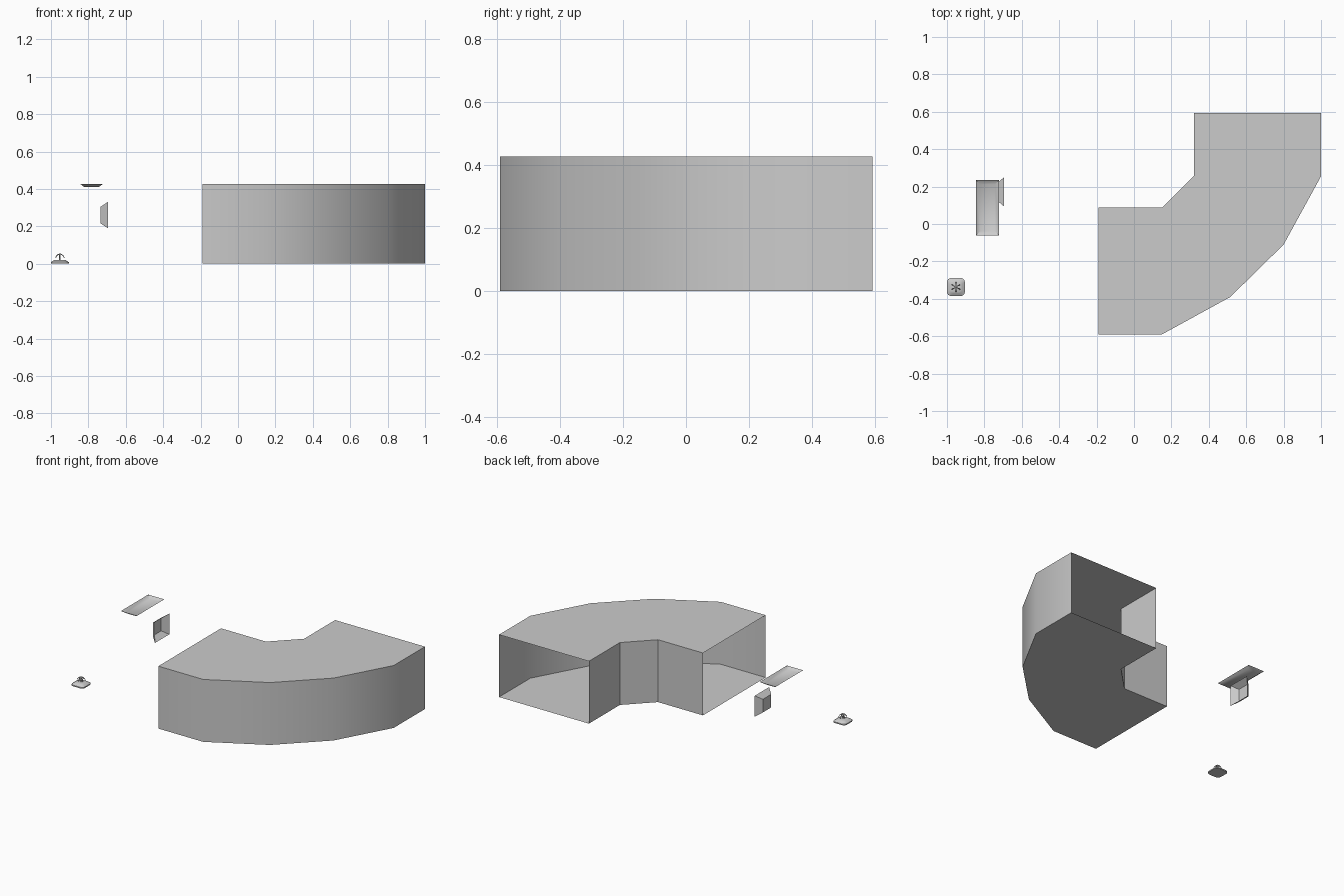
import bpy, bmesh
from math import cos, sin, pi, radians
from mathutils import Vector

if "Cube" in bpy.data.objects:
    bpy.data.objects.remove(bpy.data.objects["Cube"])


def make(name, bm, angle=35):
    bmesh.ops.recalc_face_normals(bm, faces=bm.faces)
    me = bpy.data.meshes.new(name)
    bm.to_mesh(me)
    bm.free()
    ob = bpy.data.objects.new(name, me)
    bpy.context.collection.objects.link(ob)
    bpy.ops.object.select_all(action='DESELECT')
    ob.select_set(True)
    bpy.context.view_layer.objects.active = ob
    bpy.ops.object.shade_smooth_by_angle(angle=radians(angle))
    return ob


def loft(bm, rings, cap_first=False, cap_last=False):
    """Skin a list of equal-length closed rings."""
    vs = [[bm.verts.new(p) for p in r] for r in rings]
    n = len(vs[0])
    for a, b in zip(vs, vs[1:]):
        for i in range(n):
            j = (i + 1) % n
            bm.faces.new((a[i], a[j], b[j], b[i]))
    if cap_first:
        bm.faces.new(vs[0][::-1])
    if cap_last:
        bm.faces.new(vs[-1])


# Corridor bend: rectangular duct skinned along paired inner/outer walls, ends open
H = 0.427
outer = [(-0.19, -0.59), (0.15, -0.59), (0.515, -0.39), (0.80, -0.11), (1.0, 0.255), (1.0, 0.593)]
inner = [(-0.19, 0.088), (0.15, 0.088), (0.32, 0.258), (0.32, 0.593)]
bm = bmesh.new()
walls = []
for line in (outer, inner):
    lo = [bm.verts.new((x, y, 0)) for x, y in line]
    hi = [bm.verts.new((x, y, H)) for x, y in line]
    for i in range(len(line) - 1):
        bm.faces.new((lo[i], lo[i + 1], hi[i + 1], hi[i]))
    walls.append((lo, hi))
for k in (0, 1):  # floor and ceiling
    bm.faces.new(walls[0][k] + walls[1][k][::-1])
make("corridor_bend", bm)


# Recessed trays: open at the wide rim, closed at the narrow base
def tray(name, rim, base, u, v, rim_size, base_size):
    u, v = Vector(u), Vector(v)
    rings = []
    for c, (a, b) in ((rim, rim_size), (base, base_size)):
        rings.append([Vector(c) + u * a * s / 2 + v * b * t / 2
                      for s, t in ((-1, -1), (1, -1), (1, 1), (-1, 1))])
    bm = bmesh.new()
    loft(bm, rings, cap_last=True)
    return make(name, bm, 50)


tray("ceiling_recess", (-0.783, 0.087, H), (-0.783, 0.087, 0.41),
     (1, 0, 0), (0, 1, 0), (0.122, 0.295), (0.078, 0.25))
tray("wall_recess", (-0.695, 0.172, 0.26), (-0.734, 0.172, 0.26),
     (0, 1, 0), (0, 0, 1), (0.155, 0.142), (0.09, 0.09))

# Floor fitting: rounded-square stepped base
CX, CY = -0.952, -0.337


def rounded_square(half, r, z):
    pts = []
    for q in range(4):
        m = q * pi / 2 + pi / 4
        ox = (half - r) * (1 if cos(m) > 0 else -1)
        oy = (half - r) * (1 if sin(m) > 0 else -1)
        for k in range(5):
            a = q * pi / 2 + k * pi / 8
            pts.append((CX + ox + r * cos(a), CY + oy + r * sin(a), z))
    return pts


bm = bmesh.new()
loft(bm, [rounded_square(h, r, z) for h, r, z in
          ((0.048, 0.022, 0), (0.048, 0.022, 0.008), (0.033, 0.018, 0.018),
           (0.027, 0.016, 0.021))], True, True)
make("floor_fitting_base", bm)

# Stem in the middle of the fitting
bm = bmesh.new()
loft(bm, [[(CX + r * cos(i * pi / 4), CY + r * sin(i * pi / 4), z) for i in range(8)]
          for r, z in ((0.004, 0.02), (0.004, 0.048), (0.007, 0.052), (0.003, 0.055))],
     True, True)
make("floor_fitting_stem", bm)

# Six drooping spokes
bm = bmesh.new()
for k in range(6):
    a = pi / 6 + k * pi / 3
    d = Vector((cos(a), sin(a), 0))
    s = Vector((-sin(a), cos(a), 0)) * 0.0025
    rings = []
    for r, z in ((0.002, 0.054), (0.012, 0.051), (0.02, 0.045), (0.026, 0.035)):
        p = Vector((CX, CY, z)) + d * r
        t = Vector((0, 0, -0.004))
        rings.append([p - s, p + s, p + s + t, p - s + t])
    loft(bm, rings, True, True)
make("floor_fitting_spokes", bm)
